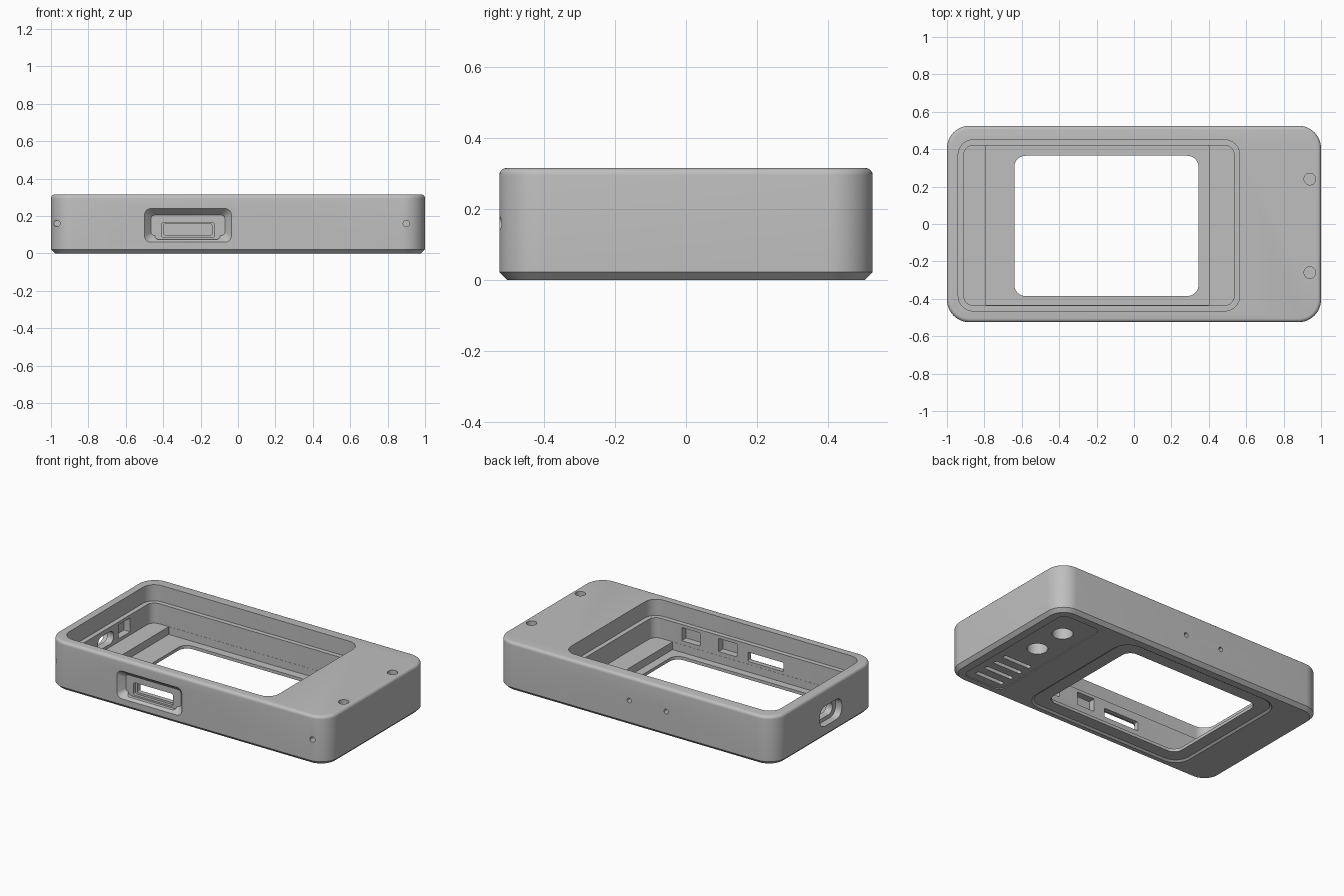
import bpy
import bmesh
from math import sin, cos, pi

if "Cube" in bpy.data.objects:
    bpy.data.objects.remove(bpy.data.objects["Cube"], do_unlink=True)

grey = bpy.data.materials.new("plain grey")
grey.use_nodes = True
grey.diffuse_color = (0.52, 0.52, 0.52, 1)
grey.node_tree.nodes["Principled BSDF"].inputs["Base Color"].default_value = grey.diffuse_color

AXES = {"x": lambda a, b, h: (h, a, b),
        "y": lambda a, b, h: (a, h, b),
        "z": lambda a, b, h: (a, b, h)}


def outline(a0, a1, b0, b1, r, steps):
    """Rounded rectangle, counter-clockwise."""
    centres = [(a1 - r, b1 - r), (a0 + r, b1 - r), (a0 + r, b0 + r), (a1 - r, b0 + r)]
    for q, (ca, cb) in enumerate(centres):
        for i in range(steps + 1):
            t = (q + i / steps) * pi / 2
            yield ca + r * cos(t), cb + r * sin(t)


def loft(name, rect, levels, axis="z", steps=8):
    """Stack of rounded rectangles; levels hold (height, inset, radius)."""
    a0, a1, b0, b1 = rect
    bm = bmesh.new()
    rings = []
    for h, d, r in levels:
        pts = outline(a0 + d, a1 - d, b0 + d, b1 - d, r, steps)
        rings.append([bm.verts.new(AXES[axis](a, b, h)) for a, b in pts])
    n = len(rings[0])
    for low, high in zip(rings, rings[1:]):
        for i in range(n):
            j = (i + 1) % n
            bm.faces.new((low[i], low[j], high[j], high[i]))
    bm.faces.new(rings[0])
    bm.faces.new(rings[-1])
    bmesh.ops.recalc_face_normals(bm, faces=bm.faces)
    mesh = bpy.data.meshes.new(name)
    bm.to_mesh(mesh)
    bm.free()
    mesh.materials.append(grey)
    obj = bpy.data.objects.new(name, mesh)
    bpy.context.collection.objects.link(obj)
    return obj


# Outer shell: chamfered base, rounded top edge
F = 0.02
levels = [(0, 0.022, 0.098), (0.022, 0, 0.12)]
for i in range(6):
    t = i / 5 * pi / 2
    d = F * (1 - cos(t))
    levels.append((0.315 - F + F * sin(t), d, 0.12 - d))
case = loft("case", (-1, 1, -0.525, 0.525), levels, steps=12)
bpy.context.view_layer.objects.active = case
case.select_set(True)


def cut(rect, levels, axis="z", steps=8):
    tool = loft("cutter", rect, levels, axis, steps)
    tool.hide_render = True
    mod = case.modifiers.new("cut", "BOOLEAN")
    mod.operation = "DIFFERENCE"
    mod.solver = "EXACT"
    mod.object = tool
    bpy.ops.object.modifier_apply(modifier=mod.name)
    bpy.data.objects.remove(tool, do_unlink=True)


def box_cut(rect, h0, h1, r, axis="z"):
    cut(rect, [(h0, 0, r), (h1, 0, r)], axis)


def hole(a, b, r, h0, h1, axis="z"):
    box_cut((a - r, a + r, b - r, b + r), h0, h1, r * 0.999, axis)


# Pocket: upper rim step, main pocket, sunken floor between two end ledges
box_cut((-0.94, 0.565, -0.465, 0.45), 0.21, 0.4, 0.08)
box_cut((-0.91, 0.535, -0.435, 0.42), 0.08, 0.3, 0.05)
box_cut((-0.79, 0.40, -0.434, 0.419), 0.03, 0.1, 0.002)

# Window through the floor, with a shallow bezel underneath
box_cut((-0.64, 0.345, -0.385, 0.365), -0.1, 0.2, 0.06)
cut((-0.735, 0.445, -0.475, 0.455), [(-0.01, 0, 0.11), (0, 0, 0.11), (0.01, 0.014, 0.096)])

# Front port: tapered opening, step and slot
cut((-0.5, -0.035, 0.06, 0.24), [(-0.6, 0, 0.035), (-0.525, 0, 0.035), (-0.485, 0.035, 0.02)], "y")
box_cut((-0.445, -0.095, 0.075, 0.18), -0.6, -0.485, 0.02, "y")
box_cut((-0.41, -0.125, 0.085, 0.166), -0.5, -0.465, 0.015, "y")
box_cut((-0.395, -0.14, 0.098, 0.157), -0.5, -0.4, 0.006, "y")

# Side port on the -x end
box_cut((-0.168, 0.058, 0.075, 0.205), -1.1, -0.955, 0.055, "x")
box_cut((-0.135, 0.025, 0.1, 0.18), -1.1, -0.85, 0.038, "x")

# Blind sockets inside the walls
for x in (0.005, 0.27):
    box_cut((x - 0.065, x + 0.065, 0.105, 0.19), -0.48, -0.4, 0.003, "y")
box_cut((0.075, 0.195, 0.1, 0.19), -0.955, -0.88, 0.003, "x")

# Pin holes in the front and back, shallow sockets on the top
for x in (-0.968, 0.9):
    hole(x, 0.16, 0.017, -0.6, -0.455, "y")
for x in (0.04, -0.225):
    hole(x, 0.162, 0.015, 0.465, 0.6, "y")
for y in (0.24, -0.26):
    hole(0.94, y, 0.031, 0.285, 0.4)

# Underside panel with two round openings and a grille
box_cut((0.635, 0.925, -0.465, 0.455), -0.1, 0.005, 0.05)
for y in (0.276, 0.046):
    hole(0.78, y, 0.062, -0.1, 0.22)
for i in range(4):
    y = -0.15 - 0.083 * i
    box_cut((0.67, 0.875, y - 0.014, y + 0.014), -0.1, 0.06, 0.0135)

bpy.ops.object.select_all(action="DESELECT")
case.select_set(True)
bpy.context.view_layer.objects.active = case
bpy.ops.object.shade_smooth_by_angle(angle=0.52)
